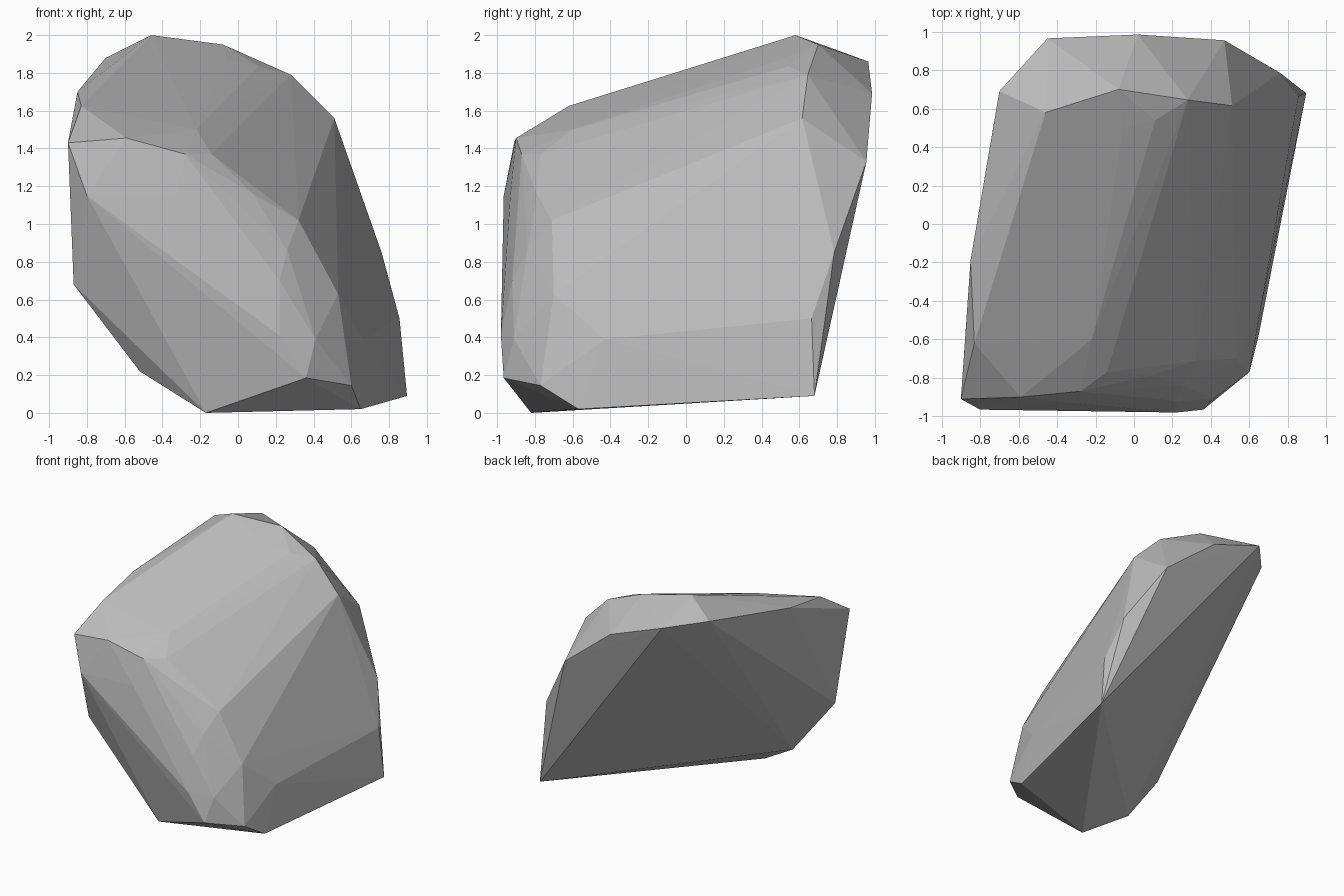
import bpy
import bmesh

# Corner points of the boulder, grouped by region
base = [(-.17, -.82, 0), (.65, -.57, .02), (.895, .68, .09), (.36, -.965, .185),
        (.60, -.77, .145), (-.52, -.69, .22), (-.87, -.757, .68)]
right_side = [(.66, -.43, .39), (.855, .665, .50), (.76, .785, .85), (.51, .615, 1.56),
              (.53, -.70, .63), (.32, -.71, 1.02)]
crown = [(.28, .645, 1.79), (.11, .54, 1.835), (-.06, .495, 1.87), (-.08, .70, 1.95),
         (-.46, .58, 2.0), (-.70, .69, 1.88)]
back_rim = [(-.45, .965, 1.86), (.02, .985, 1.69), (.47, .955, 1.33)]
left_rim = [(-.85, -.19, 1.70), (-.83, -.62, 1.625), (-.90, -.91, 1.43),
            (-.80, -.965, 1.15)]
front_side = [(-.59, -.90, 1.455), (-.28, -.87, 1.37), (-.14, -.77, 1.37),
              (-.22, -.60, 1.50), (.03, -.60, 1.24), (.08, -.79, 1.16),
              (.26, -.84, .86), (.22, -.92, .70), (.41, -.91, .39),
              (.22, -.98, .41), (-.33, -.93, 1.15)]

# Faceted boulder: a convex shell around the corners
bm = bmesh.new()
for p in base + right_side + crown + back_rim + left_rim + front_side:
    bm.verts.new(p)
hull = bmesh.ops.convex_hull(bm, input=bm.verts[:])
loose = {g for g in hull["geom_interior"] + hull["geom_unused"]
         if isinstance(g, bmesh.types.BMVert)}
bmesh.ops.delete(bm, geom=list(loose), context='VERTS')
bmesh.ops.recalc_face_normals(bm, faces=bm.faces[:])
mesh = bpy.data.meshes.new("boulder")
bm.to_mesh(mesh)
bm.free()

# Plain grey stone
stone = bpy.data.materials.new("grey_stone")
stone.diffuse_color = (.5, .5, .5, 1)
mesh.materials.append(stone)
boulder = bpy.data.objects.new("boulder", mesh)
bpy.context.collection.objects.link(boulder)
